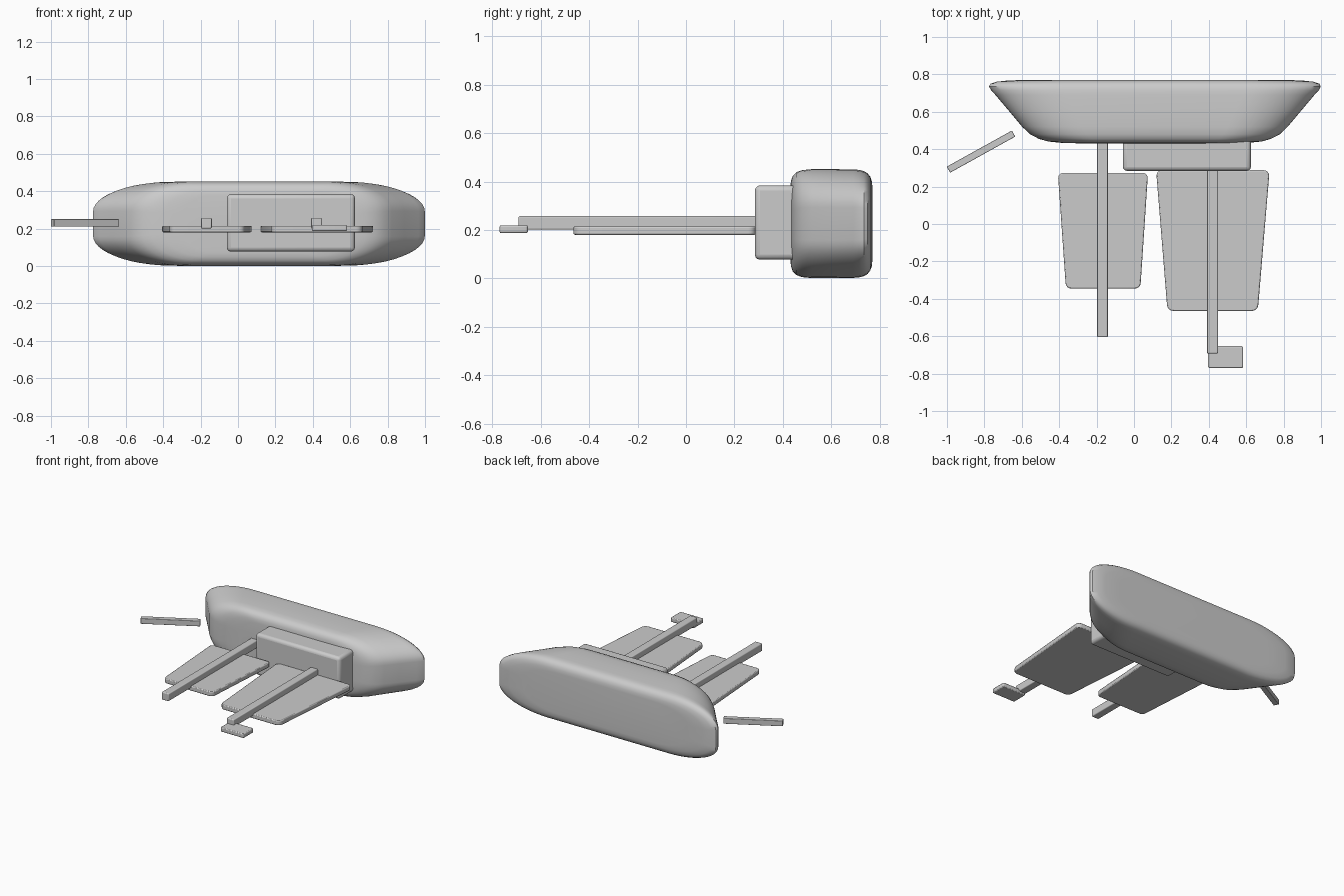
import bpy, bmesh, math
from mathutils import Matrix

if "Cube" in bpy.data.objects:
    bpy.data.objects.remove(bpy.data.objects["Cube"])


def finish(name, bm, bevel=0.0, segments=3):
    bmesh.ops.recalc_face_normals(bm, faces=bm.faces)
    me = bpy.data.meshes.new(name)
    bm.to_mesh(me)
    bm.free()
    ob = bpy.data.objects.new(name, me)
    bpy.context.collection.objects.link(ob)
    if bevel:
        m = ob.modifiers.new("bevel", 'BEVEL')
        m.width, m.segments = bevel, segments
    bpy.ops.object.select_all(action='DESELECT')
    ob.select_set(True)
    bpy.context.view_layer.objects.active = ob
    bpy.ops.object.shade_smooth_by_angle(angle=math.radians(40))
    return ob


def box(name, x, y, z, bevel):
    """Rounded box from (min, max) ranges."""
    bm = bmesh.new()
    size = [r[1] - r[0] for r in (x, y, z)]
    mid = [(r[1] + r[0]) / 2 for r in (x, y, z)]
    bmesh.ops.create_cube(bm, size=1, matrix=Matrix.Translation(mid) @ Matrix.Diagonal((*size, 1)))
    return finish(name, bm, bevel)


def plate(name, outline, z0, z1, corner):
    """Flat panel with rounded corners and softened rims."""
    bm = bmesh.new()
    face = bm.faces.new([bm.verts.new((x, y, z0)) for x, y in outline])
    ext = bmesh.ops.extrude_face_region(bm, geom=[face])
    for v in ext["geom"]:
        if isinstance(v, bmesh.types.BMVert):
            v.co.z = z1
    sides = [e for e in bm.edges if abs(e.verts[0].co.z - e.verts[1].co.z) > 0.01]
    bmesh.ops.bevel(bm, geom=sides, offset=corner, segments=4, profile=0.5, affect='EDGES')
    return finish(name, bm, 0.006, 2)


# Main body: rounded sections (y, half width, half height) lofted front to back
CX, CZ = 0.112, 0.226
sections = [(0.431, 0.40, 0.155), (0.434, 0.50, 0.178), (0.441, 0.57, 0.197),
            (0.455, 0.62, 0.212), (0.48, 0.668, 0.221), (0.52, 0.71, 0.225),
            (0.60, 0.777, 0.225), (0.69, 0.853, 0.224), (0.715, 0.876, 0.222),
            (0.735, 0.887, 0.217), (0.75, 0.879, 0.208), (0.761, 0.845, 0.194),
            (0.768, 0.78, 0.174), (0.770, 0.66, 0.15)]
bm = bmesh.new()
rings = []
for y, w, h in sections:
    rx, rz = 0.45 * w, 0.70 * h
    ring = []
    for q, (sx, sz) in enumerate([(1, 1), (-1, 1), (-1, -1), (1, -1)]):
        for i in range(13):
            a = math.pi / 2 * (q + i / 12)
            ring.append(bm.verts.new((CX + sx * (w - rx) + rx * math.cos(a), y,
                                      CZ + sz * (h - rz) + rz * math.sin(a))))
    rings.append(ring)
for a, b in zip(rings, rings[1:]):
    for i in range(len(a)):
        j = (i + 1) % len(a)
        bm.faces.new((a[i], a[j], b[j], b[i]))
bm.faces.new(rings[0])
bm.faces.new(rings[-1])
finish("main_body", bm)

# Mounting block on the front of the body
box("mounting_block", (-0.06, 0.625), (0.284, 0.48), (0.077, 0.384), 0.022)

# Long rods above the plates
box("left_rod", (-0.197, -0.14), (-0.605, 0.47), (0.201, 0.257), 0.006)
box("right_rod", (0.391, 0.449), (-0.692, 0.30), (0.201, 0.257), 0.006)

# Tapered plates
plate("left_plate", [(-0.407, 0.273), (-0.364, -0.345), (0.034, -0.345), (0.075, 0.273)], 0.18, 0.215, 0.028)
plate("right_plate", [(0.118, 0.288), (0.179, -0.465), (0.662, -0.465), (0.725, 0.288)], 0.18, 0.215, 0.032)

# Small tab at the end of the right rod
plate("end_tab", [(0.395, -0.77), (0.584, -0.77), (0.584, -0.653), (0.395, -0.653)], 0.187, 0.219, 0.01)

# Detached angled bar beside the body
bar = box("side_bar", (-0.199, 0.199), (-0.0185, 0.0185), (-0.02, 0.02), 0.003)
bar.location = (-0.818, 0.387, 0.23)
bar.rotation_euler.z = math.radians(29)
